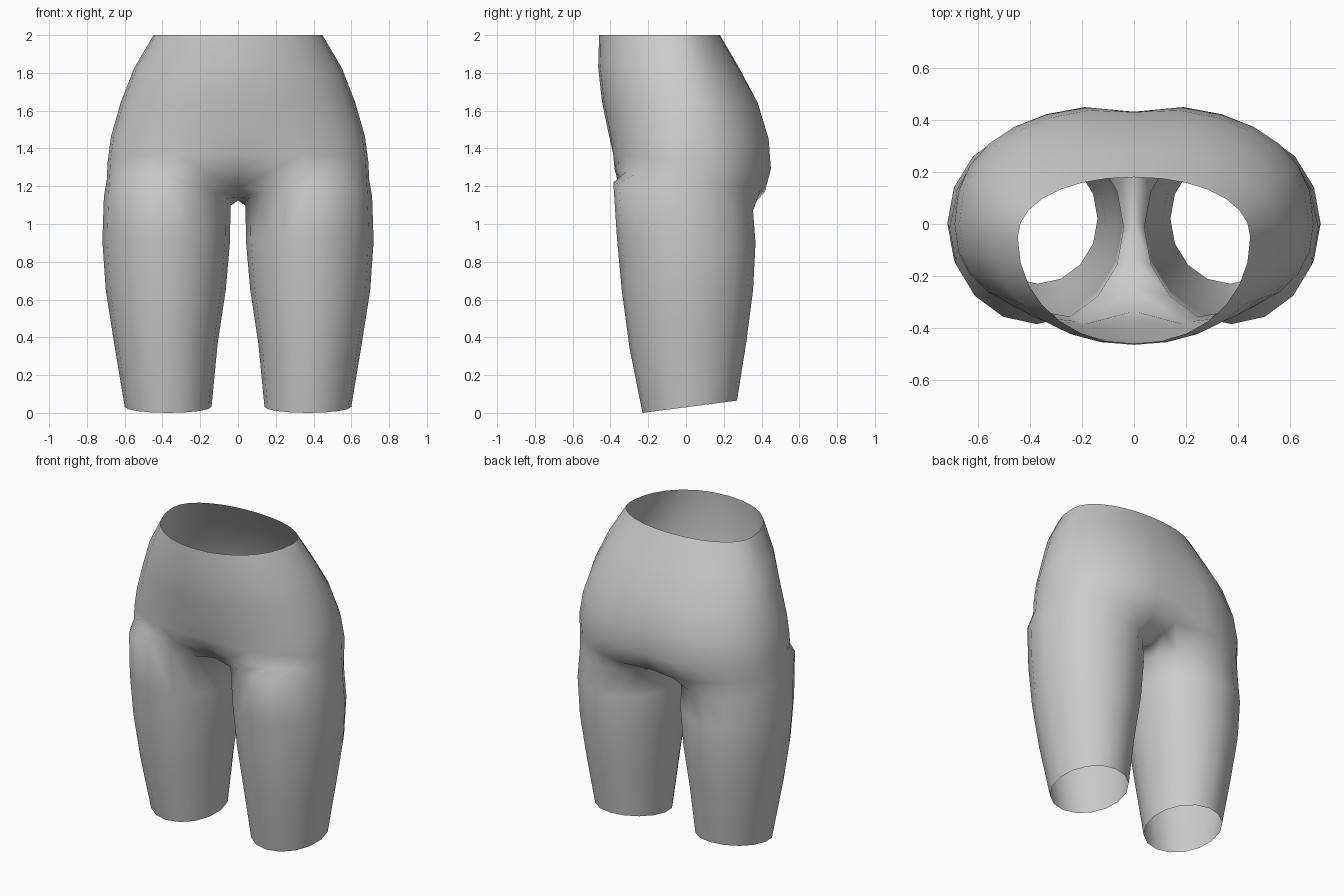
import bpy, bmesh
from math import sin, cos, pi, exp, radians

if "Cube" in bpy.data.objects:
    bpy.data.objects.remove(bpy.data.objects["Cube"])

bm = bmesh.new()


def spow(v, p):
    return (1 if v >= 0 else -1) * abs(v) ** p


def skin(a, b, closed=False):
    n = len(a)
    for i in range(n if closed else n - 1):
        j = (i + 1) % n
        bm.faces.new((a[i], a[j], b[j], b[i]))


# Leg ring: 16 sides, starts at the inner front corner and runs around the outside
def leg_ring(x_in, x_out, y_front, y_back, z_front, z_back, z_in=None):
    ring = []
    cx, rx = (x_in + x_out) / 2, (x_out - x_in) / 2
    cy, ry = (y_front + y_back) / 2, (y_back - y_front) / 2
    for i in range(16):
        t = radians(-45 + 22.5 * i)
        k = (1 - cos(t)) / 2
        z = z_front + (z_back - z_front) * k
        if z_in and sin(t) < 0:
            z += (z_in - (z_front + z_back) / 2) * sin(t) ** 2
        ring.append(bm.verts.new((cx + rx * sin(t), cy - ry * cos(t), z)))
    return ring


# Half torso ring: 15 points from centre front to centre back
def torso_ring(zf, zb, rx, yf, yb, yc, p, dip_f, dip_b):
    ring = []
    for i in range(15):
        a = pi * i / 14
        x = 0 if i in (0, 14) else rx * spow(sin(a), p)
        c = spow(cos(a), p)
        groove = exp(-(x / 0.12) ** 2)
        y = yc + (c * (yf - yc) + dip_f * groove if c > 0 else -c * (yb - yc) - dip_b * groove)
        z = zf + (zb - zf) * (1 - cos(a)) / 2
        ring.append(bm.verts.new((x, y, z)))
    return ring


# Leg, open at the bottom
legs = [leg_ring(*r) for r in (
    (0.14, 0.60, -0.23, 0.27, 0.0, 0.065),
    (0.108, 0.655, -0.30, 0.32, 0.35, 0.38),
    (0.065, 0.70, -0.34, 0.355, 0.65, 0.65),
    (0.042, 0.718, -0.365, 0.368, 0.92, 0.9),
    (0.04, 0.71, -0.385, 0.355, 1.22, 1.07, 1.10))]
for a, b in zip(legs, legs[1:]):
    skin(a, b, True)
top = legs[-1]

# Crotch strip between the inner thigh and the centre line
inner = [top[0], top[15], top[14], top[13], top[12]]
centre = [bm.verts.new((0, y, z)) for y, z in
          ((-0.25, 1.19), (-0.13, 1.14), (0, 1.125), (0.14, 1.125), (0.29, 1.15))]
skin(inner, centre)

# Hips and waist, open at the top
torso = [[centre[0]] + top[:13] + [centre[4]]]
torso += [torso_ring(*r) for r in (
    (1.29, 1.17, 0.695, -0.39, 0.43, 0.0, 0.85, 0.055, 0.04),
    (1.37, 1.29, 0.69, -0.395, 0.462, 0.0, 0.86, 0.01, 0.03),
    (1.48, 1.45, 0.672, -0.41, 0.45, 0.0, 0.9, 0.0, 0.02),
    (1.65, 1.64, 0.62, -0.445, 0.39, 0.0, 0.95, 0.0, 0.01),
    (1.83, 1.82, 0.55, -0.465, 0.285, -0.03, 0.97, 0.0, 0.0),
    (2.0, 2.0, 0.447, -0.46, 0.18, -0.05, 0.95, 0.0, 0.0))]
for a, b in zip(torso, torso[1:]):
    skin(a, b)

# Mirror to the other side and weld the centre seam
geo = bm.verts[:] + bm.edges[:] + bm.faces[:]
bmesh.ops.mirror(bm, geom=geo, axis='X', merge_dist=0.0005)
bmesh.ops.remove_doubles(bm, verts=bm.verts[:], dist=0.0005)
bmesh.ops.recalc_face_normals(bm, faces=bm.faces[:])
far = max(bm.faces, key=lambda f: f.calc_center_median().x)
if far.normal.x < 0:
    bmesh.ops.reverse_faces(bm, faces=bm.faces[:])
for f in bm.faces:
    f.smooth = True

mesh = bpy.data.meshes.new("hips_and_thighs")
bm.to_mesh(mesh)
bm.free()
obj = bpy.data.objects.new("hips_and_thighs", mesh)
bpy.context.collection.objects.link(obj)
